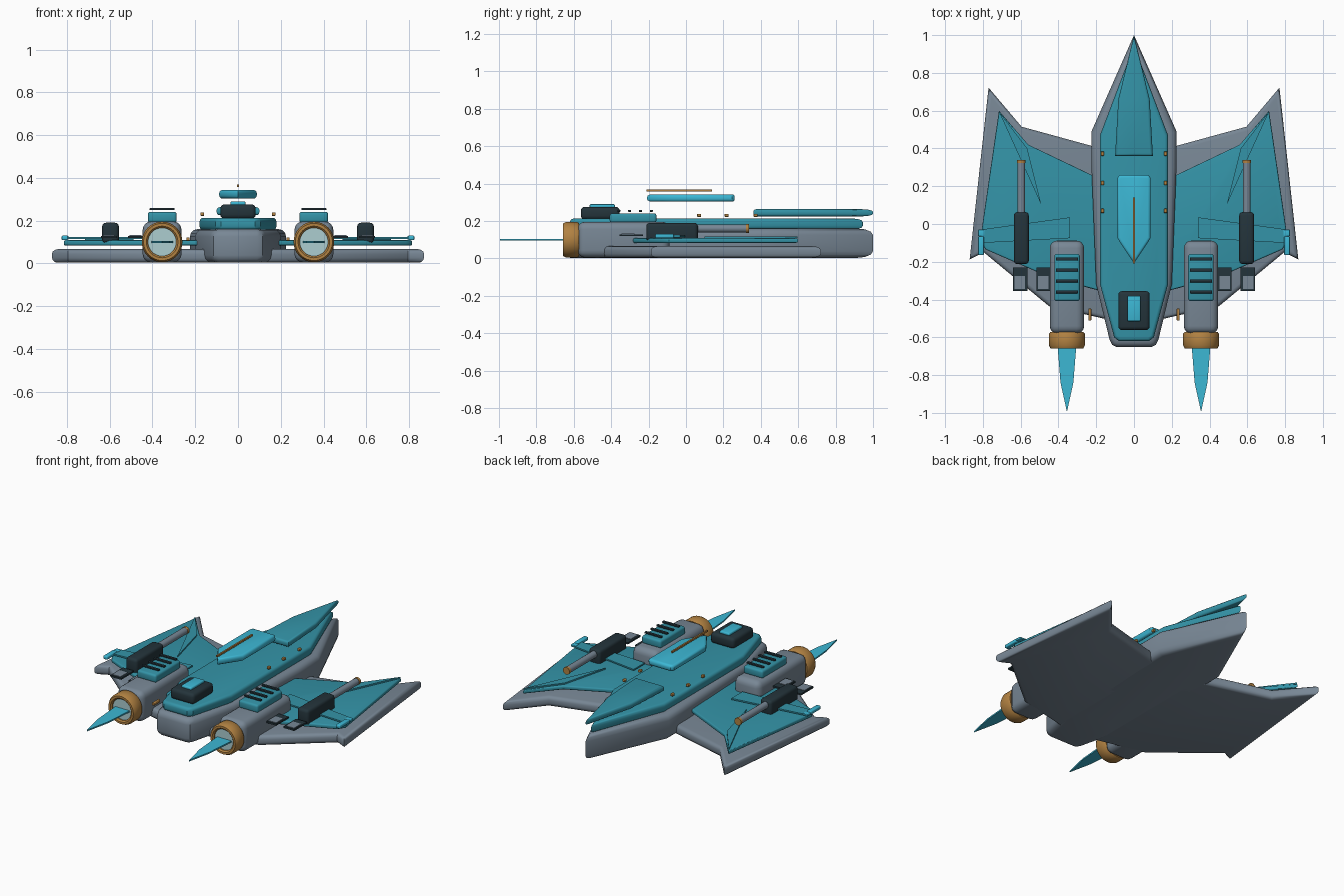
import bpy, bmesh, math
from mathutils import Vector

if "Cube" in bpy.data.objects:
    bpy.data.objects.remove(bpy.data.objects["Cube"])


def material(name, rgb):
    m = bpy.data.materials.new(name)
    lin = [((c / 255 + 0.055) / 1.055) ** 2.4 for c in rgb]
    m.diffuse_color = (*lin, 1)
    m.use_nodes = True
    m.node_tree.nodes["Principled BSDF"].inputs["Base Color"].default_value = m.diffuse_color
    return m


TEAL = material("teal panel", (52, 148, 168))
CYAN = material("bright cyan", (60, 183, 212))
GRAY = material("hull gray", (120, 135, 149))
DARK = material("dark metal", (36, 52, 59))
COPPER = material("copper", (178, 130, 66))
PALE = material("pale nozzle", (172, 205, 208))


def finish(name, bm, mat, mirror):
    """Turn a bmesh into a smooth-by-angle object, mirrored over x if asked."""
    bmesh.ops.recalc_face_normals(bm, faces=bm.faces)
    if mirror:
        geo = bmesh.ops.duplicate(bm, geom=bm.verts[:] + bm.edges[:] + bm.faces[:])["geom"]
        for v in geo:
            if isinstance(v, bmesh.types.BMVert):
                v.co.x = -v.co.x
        bmesh.ops.reverse_faces(bm, faces=[f for f in geo if isinstance(f, bmesh.types.BMFace)])
    me = bpy.data.meshes.new(name)
    bm.to_mesh(me)
    bm.free()
    me.materials.append(mat)
    ob = bpy.data.objects.new(name, me)
    bpy.context.collection.objects.link(ob)
    bpy.ops.object.select_all(action='DESELECT')
    ob.select_set(True)
    bpy.context.view_layer.objects.active = ob
    bpy.ops.object.shade_smooth_by_angle(angle=math.radians(35))
    return ob


def slab(name, pts, z0, z1, mat, bevel=0.0, mirror=True, segments=3):
    """Extruded outline with rounded top and bottom rims."""
    bm = bmesh.new()
    face = bm.faces.new([bm.verts.new((x, y, z0)) for x, y in pts])
    top = bmesh.ops.extrude_face_region(bm, geom=[face], use_keep_orig=True)["geom"]
    for v in top:
        if isinstance(v, bmesh.types.BMVert):
            v.co.z = z1
    bmesh.ops.recalc_face_normals(bm, faces=bm.faces)
    if bevel:
        rims = [e for e in bm.edges if abs(e.verts[0].co.z - e.verts[1].co.z) < 1e-6]
        bmesh.ops.bevel(bm, geom=rims, offset=bevel, segments=segments,
                        profile=0.5, affect='EDGES', clamp_overlap=True)
    return finish(name, bm, mat, mirror)


def half_slab(name, half, *args, **kw):
    """Slab from the right half of a symmetric outline."""
    left = [(-x, y) for x, y in reversed(half) if x > 0]
    return slab(name, half + left, *args, mirror=False, **kw)


def box(name, lo, hi, mat, bevel=0.0, mirror=True, segments=3):
    bm = bmesh.new()
    bmesh.ops.create_cube(bm, size=1)
    lo, hi = Vector(lo), Vector(hi)
    for v in bm.verts:
        v.co = Vector(((lo[i] + hi[i]) / 2 + v.co[i] * (hi[i] - lo[i])) for i in range(3))
    if bevel:
        bmesh.ops.bevel(bm, geom=bm.edges[:], offset=bevel, segments=segments,
                        profile=0.5, affect='EDGES', clamp_overlap=True)
    return finish(name, bm, mat, mirror)


def lathe(name, profile, cx, cz, mat, n=32):
    """Profile of (radius, y) points turned around a lengthwise axis."""
    bm = bmesh.new()
    rings = []
    for r, y in profile:
        rings.append([bm.verts.new((cx + r * math.cos(2 * math.pi * k / n), y,
                                    cz + r * math.sin(2 * math.pi * k / n))) for k in range(n)])
    for a, b in zip(rings, rings[1:]):
        for k in range(n):
            bm.faces.new((a[k], a[(k + 1) % n], b[(k + 1) % n], b[k]))
    bm.faces.new(rings[0])
    bm.faces.new(rings[-1])
    return finish(name, bm, mat, True)


# Central body
half_slab("hull", [(0, 1.0), (0.225, 0.49), (0.225, 0.30), (0.20, -0.32), (0.13, -0.61),
                   (0.115, -0.64), (0.09, -0.652), (0, -0.652)], 0.003, 0.16, GRAY, bevel=0.035)
half_slab("deck", [(0, 0.945), (0.18, 0.47), (0.18, -0.32), (0.105, -0.60), (0.08, -0.62),
                   (0, -0.62)], 0.155, 0.213, TEAL, bevel=0.018)
half_slab("nose_plate", [(0, 1.0), (0.083, 0.66), (0.1, 0.36), (0, 0.36)],
          0.225, 0.263, TEAL, bevel=0.014)
half_slab("canopy", [(0, 0.26), (0.075, 0.26), (0.088, 0.245), (0.088, -0.075), (0, -0.208)],
          0.303, 0.343, CYAN, bevel=0.015)
box("canopy_spine", (-0.005, -0.21, 0.358), (0.005, 0.14, 0.369), COPPER, mirror=False)
box("rear_turret", (-0.083, -0.562, 0.208), (0.083, -0.355, 0.276), DARK, 0.02, mirror=False)
box("turret_cap", (-0.035, -0.515, 0.27), (0.035, -0.38, 0.29), CYAN, 0.007, mirror=False)
for y in (0.07, 0.217, 0.372):
    box("deck_rivet", (0.158, y - 0.011, 0.222), (0.176, y + 0.011, 0.238), COPPER, 0.004)
box("side_pin", (0.226, -0.512, 0.105), (0.242, -0.448, 0.122), COPPER, 0.004)

# Wings: base, raised panel and thin accent plates
slab("wing_base", [(0.12, 0.385), (0.595, 0.515), (0.77, 0.722), (0.87, -0.187),
                   (0.795, -0.15), (0.45, -0.435), (0.12, -0.51)], 0.003, 0.066, GRAY, bevel=0.022)
slab("wing_panel", [(0.12, 0.21), (0.56, 0.42), (0.715, 0.6), (0.815, -0.09),
                    (0.785, -0.135), (0.44, -0.285), (0.12, -0.37)], 0.083, 0.108, TEAL, bevel=0.008)
slab("wing_blade", [(0.715, 0.595), (0.565, 0.40), (0.49, 0.1)], 0.108, 0.117, TEAL)
slab("wing_flap", [(0.34, 0.035), (0.34, -0.075), (0.80, -0.10), (0.815, -0.03)],
     0.114, 0.123, TEAL)
box("wingtip_clip", (0.795, -0.165, 0.108), (0.825, -0.065, 0.13), CYAN, 0.006)
box("wingtip_clip_arm", (0.79, -0.065, 0.112), (0.825, -0.03, 0.126), CYAN, 0.004)

# Wing guns
box("gun_body", (0.557, -0.212, 0.092), (0.636, 0.063, 0.19), DARK, 0.018)
lathe("gun_barrel", [(0.021, 0.05), (0.021, 0.325)], 0.597, 0.16, GRAY, n=16)
lathe("gun_muzzle", [(0.023, 0.322), (0.023, 0.338)], 0.597, 0.16, COPPER, n=16)

# Vents behind the guns
for x0, x1 in ((0.44, 0.515), (0.565, 0.64)):
    box("vent_plate", (x0, -0.355, 0.119), (x1, -0.23, 0.129), DARK)
    box("vent_cover", (x0 + 0.012, -0.345, 0.126), (x1 - 0.008, -0.275, 0.132), GRAY)

# Engines
EX, EZ = 0.355, 0.1
box("engine_body", (0.264, -0.58, 0.004), (0.446, -0.088, 0.196), GRAY, 0.04, segments=4)
lathe("engine_ring", [(0.066, -0.575), (0.088, -0.572), (0.095, -0.582), (0.095, -0.642),
                      (0.087, -0.658), (0.074, -0.658), (0.066, -0.65), (0.066, -0.62)],
      EX, EZ, COPPER)
lathe("engine_nozzle", [(0.068, -0.61), (0.068, -0.642)], EX, EZ, PALE)
slab("engine_flame", [(EX - 0.05, -0.64), (EX + 0.05, -0.64), (EX + 0.034, -0.84),
                      (EX, -0.995), (EX - 0.034, -0.84)], 0.095, 0.104, CYAN)
box("engine_cover", (0.287, -0.408, 0.19), (0.422, -0.158, 0.241), TEAL, 0.013)
for k in range(4):
    y = -0.185 - 0.058 * k
    box("cooling_slat", (0.297, y - 0.008, 0.249), (0.413, y + 0.008, 0.259), DARK, 0.002)
